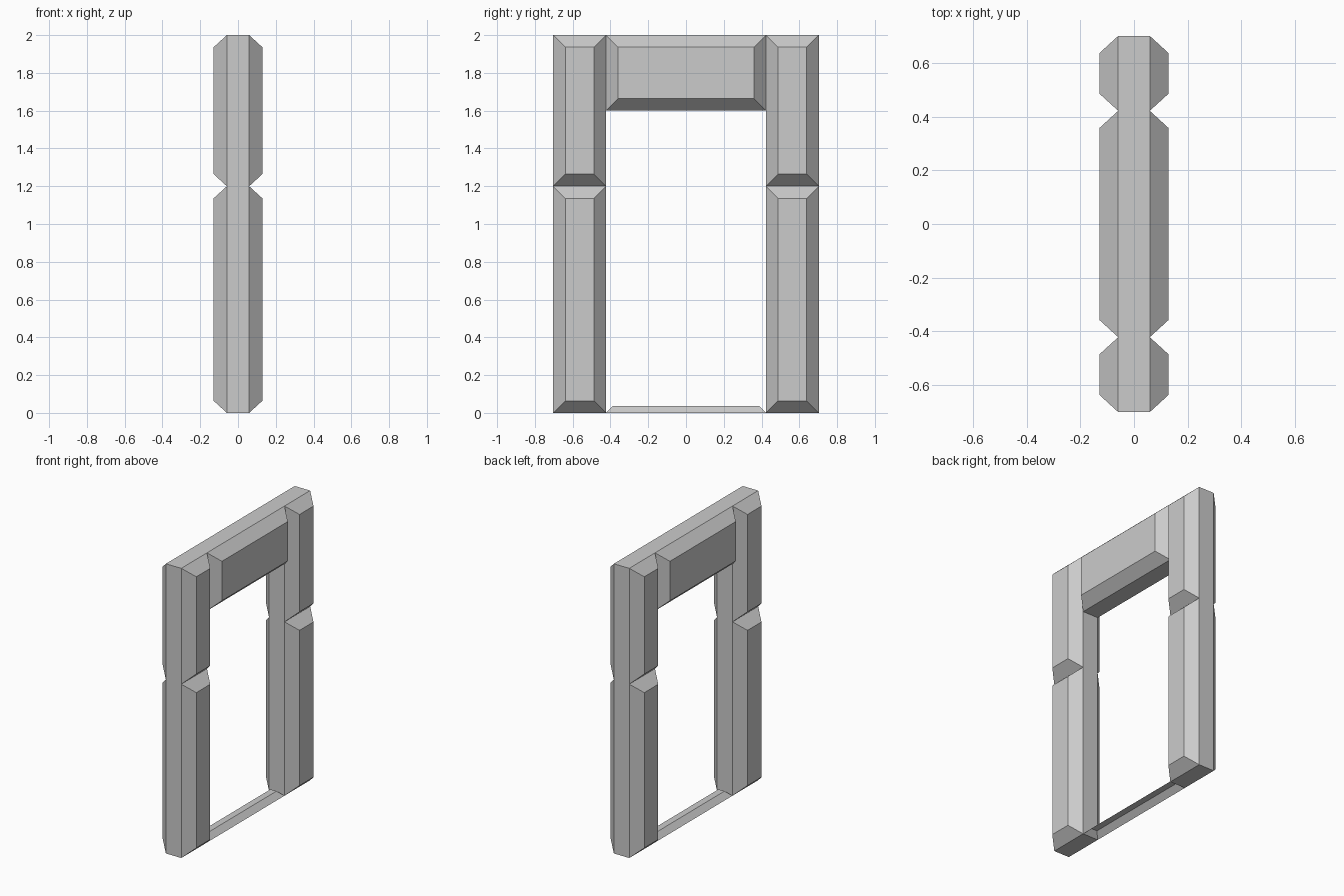
import bpy

if "Cube" in bpy.data.objects:
    bpy.data.objects.remove(bpy.data.objects["Cube"])

CORE, OUT, INSET = 0.059, 0.129, 0.064   # half core depth, half full depth, bevel inset


def loft(name, rings, cap_start=True, cap_end=True):
    """Join four-point rings in order with flat quads."""
    verts = [p for ring in rings for p in ring]
    faces = []
    for r in range(len(rings) - 1):
        for i in range(4):
            a, b = r * 4 + i, r * 4 + (i + 1) % 4
            faces.append((a, b, b + 4, a + 4))
    if cap_start:
        faces.append((3, 2, 1, 0))
    if cap_end:
        n = len(verts)
        faces.append((n - 4, n - 3, n - 2, n - 1))
    mesh = bpy.data.meshes.new(name)
    mesh.from_pydata(verts, [], faces)
    ob = bpy.data.objects.new(name, mesh)
    bpy.context.collection.objects.link(ob)
    return ob


def rect(u0, u1, v0, v1):
    return [(u0, v0), (u1, v0), (u1, v1), (u0, v1)]


def stone(name, y0, y1, z0, z1):
    """Block with a raised, chamfered panel on both x sides."""
    rings = []
    for x, d in ((-OUT, INSET), (-CORE, 0), (CORE, 0), (OUT, INSET)):
        rings.append([(x, y, z) for y, z in rect(y0 + d, y1 - d, z0 + d, z1 - d)])
    return loft(name, rings)


INNER, OUTER = 0.423, 0.703

# Posts: a lower and an upper block on each side
for side, y0 in (("left", -OUTER), ("right", INNER)):
    y1 = y0 + OUTER - INNER
    stone(side + "_lower_post", y0, y1, 0, 1.2)
    stone(side + "_upper_post", y0, y1, 1.2, 2)

# Lintel across the top
stone("lintel", -INNER, INNER, 1.6, 2)

# Threshold: shallow tapered sill, open underneath
rings = []
for z, d in ((0, 0), (0.036, 0.036)):
    rings.append([(x, y, z) for x, y in rect(-CORE + d, CORE - d, -INNER + d, INNER - d)])
loft("threshold", rings, cap_start=False)
